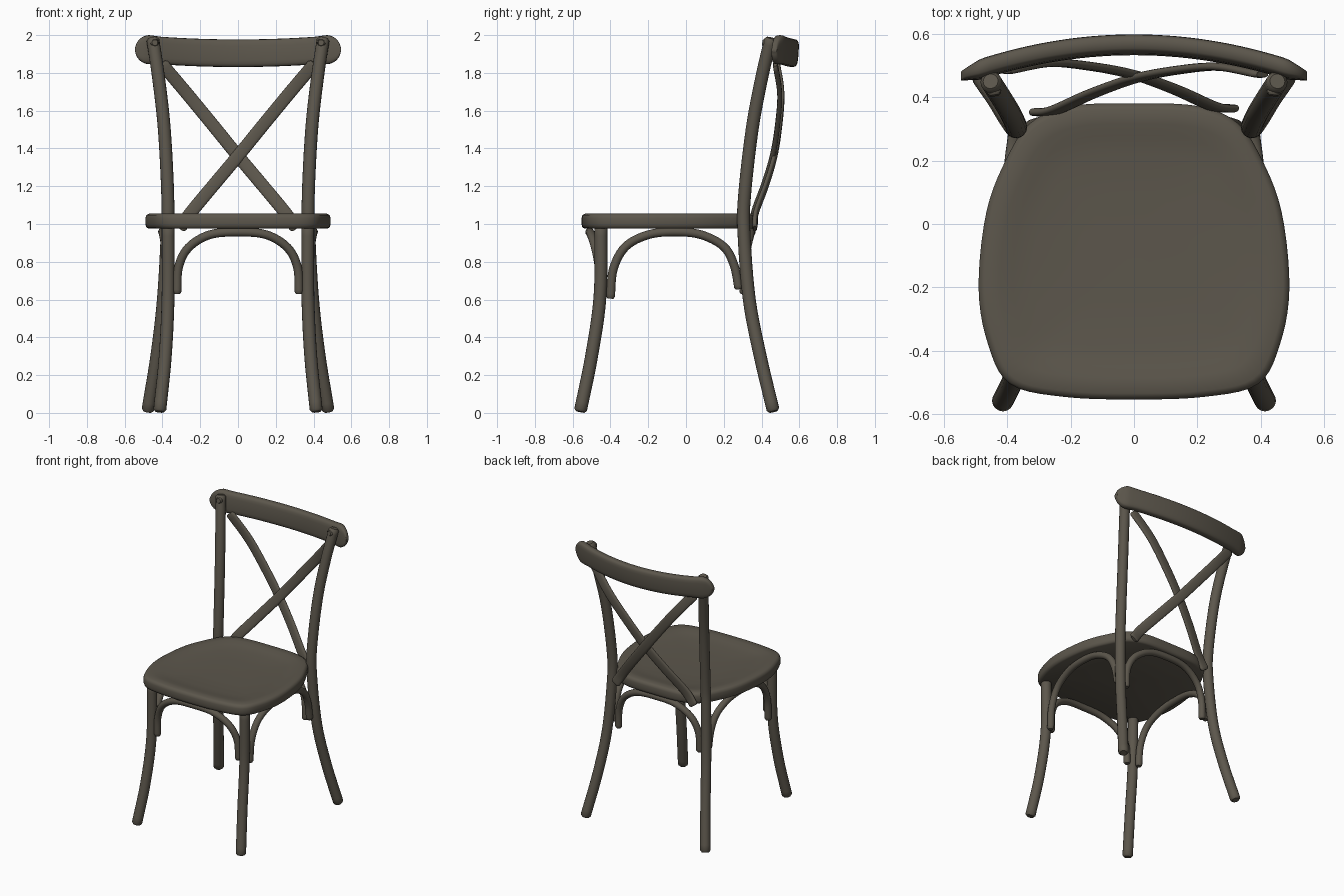
import bpy, bmesh
from math import sin, cos, pi, sqrt, copysign
from mathutils import Vector

cube = bpy.data.objects.get("Cube")
if cube:
    bpy.data.objects.remove(cube, do_unlink=True)

wood = bpy.data.materials.new("dark taupe wood")
wood.use_nodes = True
COLOUR = (0.107, 0.094, 0.072, 1)
wood.diffuse_color = COLOUR
wood.node_tree.nodes["Principled BSDF"].inputs["Base Color"].default_value = COLOUR


def smooth_path(points, steps=6, closed=False):
    """Catmull-Rom curve through the points."""
    p = [Vector(q) for q in points]
    n = len(p)
    if closed:
        p = [p[-1]] + p + p[:2]
    else:
        p = [2 * p[0] - p[1]] + p + [2 * p[-1] - p[-2]]
    out = []
    for i in range(1, n + 1 if closed else n):
        a, b, c, d = p[i - 1:i + 3]
        for k in range(steps):
            t = k / steps
            out.append(0.5 * (2 * b + (c - a) * t + (2 * a - 5 * b + 4 * c - d) * t ** 2
                              + (3 * b - a - 3 * c + d) * t ** 3))
    if not closed:
        out.append(p[-2])
    return out


def loft(name, rings, angle=50):
    """Skin a list of point rings and cap both ends."""
    bm = bmesh.new()
    loops = [[bm.verts.new(v) for v in ring] for ring in rings]
    n = len(loops[0])
    for a, b in zip(loops, loops[1:]):
        for i in range(n):
            j = (i + 1) % n
            bm.faces.new((a[i], a[j], b[j], b[i]))
    bm.faces.new(loops[0])
    bm.faces.new(loops[-1])
    bmesh.ops.recalc_face_normals(bm, faces=bm.faces)
    mesh = bpy.data.meshes.new(name)
    bm.to_mesh(mesh)
    bm.free()
    mesh.materials.append(wood)
    obj = bpy.data.objects.new(name, mesh)
    bpy.context.collection.objects.link(obj)
    bpy.ops.object.select_all(action='DESELECT')
    obj.select_set(True)
    bpy.context.view_layer.objects.active = obj
    bpy.ops.object.shade_smooth_by_angle(angle=angle * pi / 180)
    return obj


def section(w, h, power=1.0, n=16):
    """Ellipse, squared off as power drops below 1."""
    pts = []
    for i in range(n):
        c, s = cos(2 * pi * i / n), sin(2 * pi * i / n)
        pts.append((w * copysign(abs(c) ** power, c), h * copysign(abs(s) ** power, s)))
    return pts


def sweep(name, points, w, h=None, power=1.0, rim=0.012):
    """Bent rod or strip with softened ends; w is across, h is in depth."""
    path = smooth_path(points)
    h = h or w
    depth = Vector((0, 1, 0.001))
    if max(abs(q.y - path[0].y) for q in path) > 0.5:
        depth = Vector((1, 0, 0))
    rings = []
    last = len(path) - 1
    for i, q in enumerate(path):
        t = (path[min(i + 1, last)] - path[max(i - 1, 0)]).normalized()
        side = depth.cross(t).normalized()
        out = t.cross(side)

        def ring(c, k):
            return [c + side * a * k + out * b * k for a, b in section(w, h, power)]
        if i == 0:
            rings += [ring(q, 0.7), ring(q + t * rim, 1)]
        elif i == last:
            rings += [ring(q - t * rim, 1), ring(q, 0.7)]
        else:
            rings.append(ring(q, 1))
    return loft(name, rings)


def mirrored(points, s):
    return [(x * s, y, z) for x, y, z in points]


# Seat: rounded outline, softened edge and shallow dish
half = [(0.22, -0.545), (0.39, -0.505), (0.46, -0.38), (0.49, -0.2), (0.465, 0.04),
        (0.4, 0.21), (0.325, 0.32), (0.2, 0.372)]
outline = [(0, -0.553, 0)] + [(x, y, 0) for x, y in half] + [(0, 0.38, 0)]
outline += [(-x, y, 0) for x, y in reversed(half)]
outline = smooth_path(outline, 5, True)
mid = Vector((0, -0.08, 0))
layers = [(0.1, 0.978), (0.965, 0.975), (0.99, 0.982), (1, 0.998), (1, 1.032), (0.99, 1.047),
          (0.96, 1.055), (0.86, 1.053), (0.78, 1.045), (0.65, 1.037), (0.35, 1.033), (0.05, 1.032)]
loft("seat", [[mid + (q - mid) * k + Vector((0, 0, z)) for q in outline] for k, z in layers])

# Legs, posts, side arches and cross braces on both sides
front_leg = [(0.415, -0.56, 0.006), (0.385, -0.5, 0.3), (0.37, -0.455, 0.62), (0.37, -0.45, 1)]
back_post = [(0.478, 0.463, 0.007), (0.43, 0.393, 0.3), (0.395, 0.335, 0.6), (0.375, 0.307, 0.95),
             (0.372, 0.31, 1.15), (0.39, 0.35, 1.5), (0.42, 0.4, 1.77), (0.452, 0.45, 1.985)]
side_arch = [(0.375, -0.4, 0.605), (0.378, -0.385, 0.76), (0.385, -0.32, 0.88), (0.395, -0.2, 0.943),
             (0.4, -0.06, 0.958), (0.395, 0.08, 0.943), (0.385, 0.2, 0.88), (0.378, 0.255, 0.78),
             (0.375, 0.28, 0.655)]
brace = [(-0.405, 0.478, 1.85), (-0.27, 0.502, 1.69), (-0.13, 0.49, 1.52), (0, 0.464, 1.36),
         (0.13, 0.418, 1.205), (0.25, 0.365, 1.06), (0.31, 0.358, 0.975)]
for s, label in ((1, "left"), (-1, "right")):
    sweep("front_leg_" + label, mirrored(front_leg, s), 0.034)
    sweep("back_post_" + label, mirrored(back_post, s), 0.034)
    sweep("side_arch_" + label, mirrored(side_arch, s), 0.023)
    sweep("cross_brace_" + label, [(x, y + 0.006 * s, z) for x, y, z in mirrored(brace, s)],
          0.034, 0.013, 0.7)
    # Bolt head on the post top
    sweep("bolt_" + label, [(0.44 * s, 0.405, 1.96), (0.443 * s, 0.435, 1.955),
                            (0.445 * s, 0.46, 1.95)], 0.022)

# Front and back arches, bowed outwards under the seat
arch = [(0.323, 0, 0.63), (0.315, 0.1, 0.77), (0.262, 0.45, 0.875), (0.15, 0.85, 0.943)]
for name, y0, bow in (("front_arch", -0.455, -0.055), ("back_arch", 0.305, 0.04)):
    right = [(x, y0 + bow * k, z) for x, k, z in arch]
    sweep(name, right + [(0, y0 + bow, 0.957)] + mirrored(right[::-1], -1), 0.023)

# Top rail: curved board with rounded, slightly flared ends
rings = []
END, R = 0.545, 0.077
for i in range(49):
    x = -END * cos(pi * i / 48)
    d = END - abs(x)
    height = sqrt(max(R * R - (R - d) ** 2, 0)) if d < R else 0
    if d >= R:
        height = 0.073 + 0.004 * max(0, 1 - (d - R) / 0.06)
    height = max(height, 0.012)
    thick = 0.031 * min(1, 0.45 + d * 9)
    y, z = 0.565 - 0.33 * x * x, 1.904 + 0.019 * min(1, (x / 0.47) ** 2)
    rings.append([Vector((x, y + a + 0.07 * b, z + b)) for a, b in section(thick, height, 0.55, 20)])
loft("top_rail", rings)
